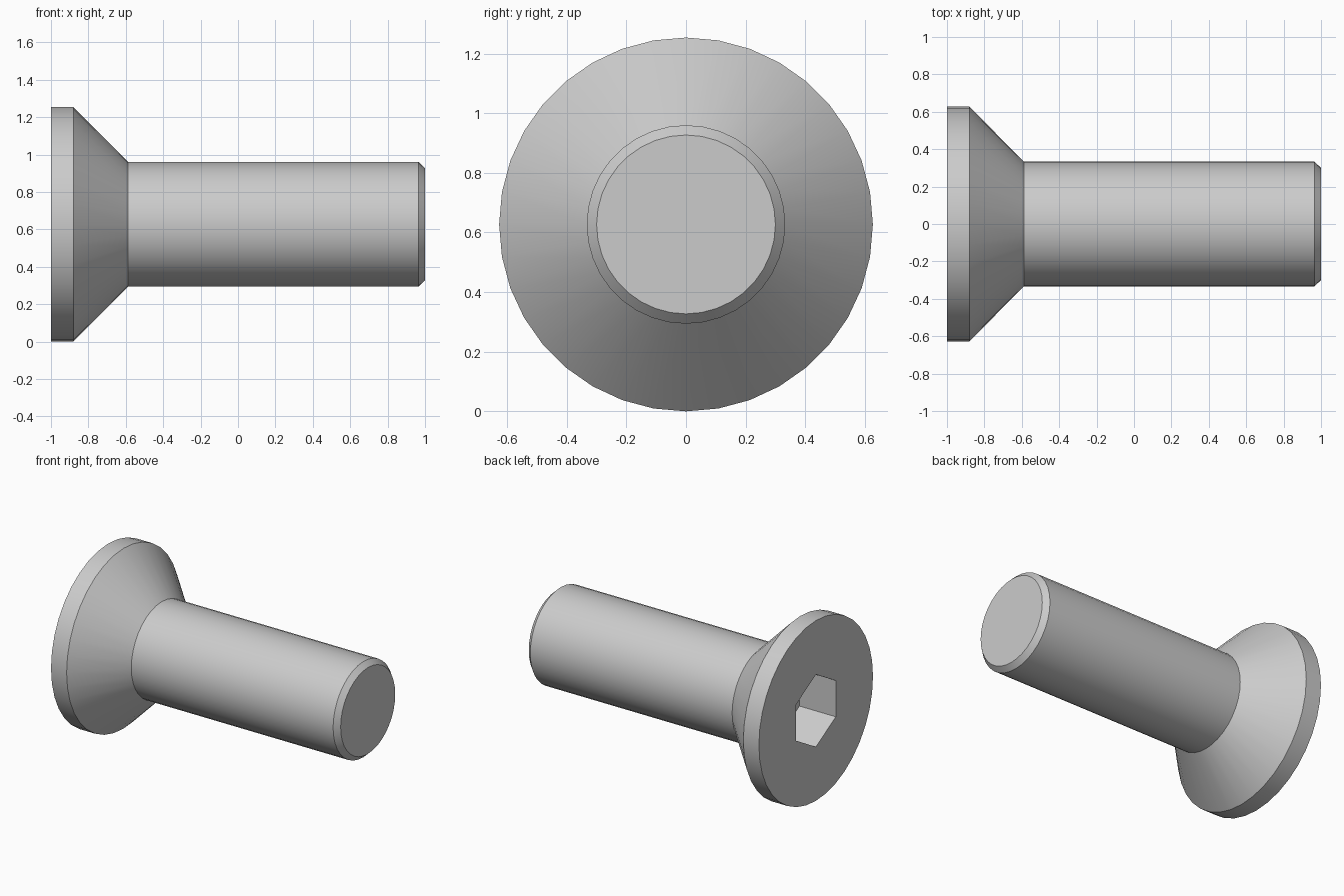
import bpy, bmesh
from math import cos, sin, pi, radians

if "Cube" in bpy.data.objects:
    bpy.data.objects.remove(bpy.data.objects["Cube"])

SIDES = 36          # multiple of 6 so the hex corners fall on ring points
CENTRE_Z = 0.627
FLAT = 0.218        # half width across the socket flats
SOCKET_DEPTH = 0.28


def round_radius(r):
    return lambda a: r


def hex_radius(a):
    # distance to the edge of a hexagon with corners up and down
    off = (a + pi / 6) % (pi / 3) - pi / 6
    return FLAT / cos(off)


# rings from socket floor, out over the head, along the shank to the tip
rings = [
    (-1 + SOCKET_DEPTH, hex_radius),
    (-1.0, hex_radius),
    (-1.0, round_radius(0.627)),
    (-0.88, round_radius(0.627)),
    (-0.588, round_radius(0.333)),
    (0.965, round_radius(0.333)),
    (1.0, round_radius(0.300)),
]

bm = bmesh.new()
loops = []
for x, radius in rings:
    loop = []
    for i in range(SIDES):
        a = 2 * pi * i / SIDES
        r = radius(a)
        loop.append(bm.verts.new((x, r * cos(a), CENTRE_Z + r * sin(a))))
    loops.append(loop)

# walls between rings
for a, b in zip(loops, loops[1:]):
    for i in range(SIDES):
        j = (i + 1) % SIDES
        bm.faces.new((a[i], a[j], b[j], b[i]))

# socket floor and shank tip
bm.faces.new(loops[0])
bm.faces.new(loops[-1])
bmesh.ops.recalc_face_normals(bm, faces=bm.faces)

mesh = bpy.data.meshes.new("countersunk_screw")
bm.to_mesh(mesh)
bm.free()
screw = bpy.data.objects.new("countersunk_screw", mesh)
bpy.context.collection.objects.link(screw)

# smooth round surfaces, crisp rims and socket edges
bpy.context.view_layer.objects.active = screw
screw.select_set(True)
bpy.ops.object.shade_smooth_by_angle(angle=radians(30))
